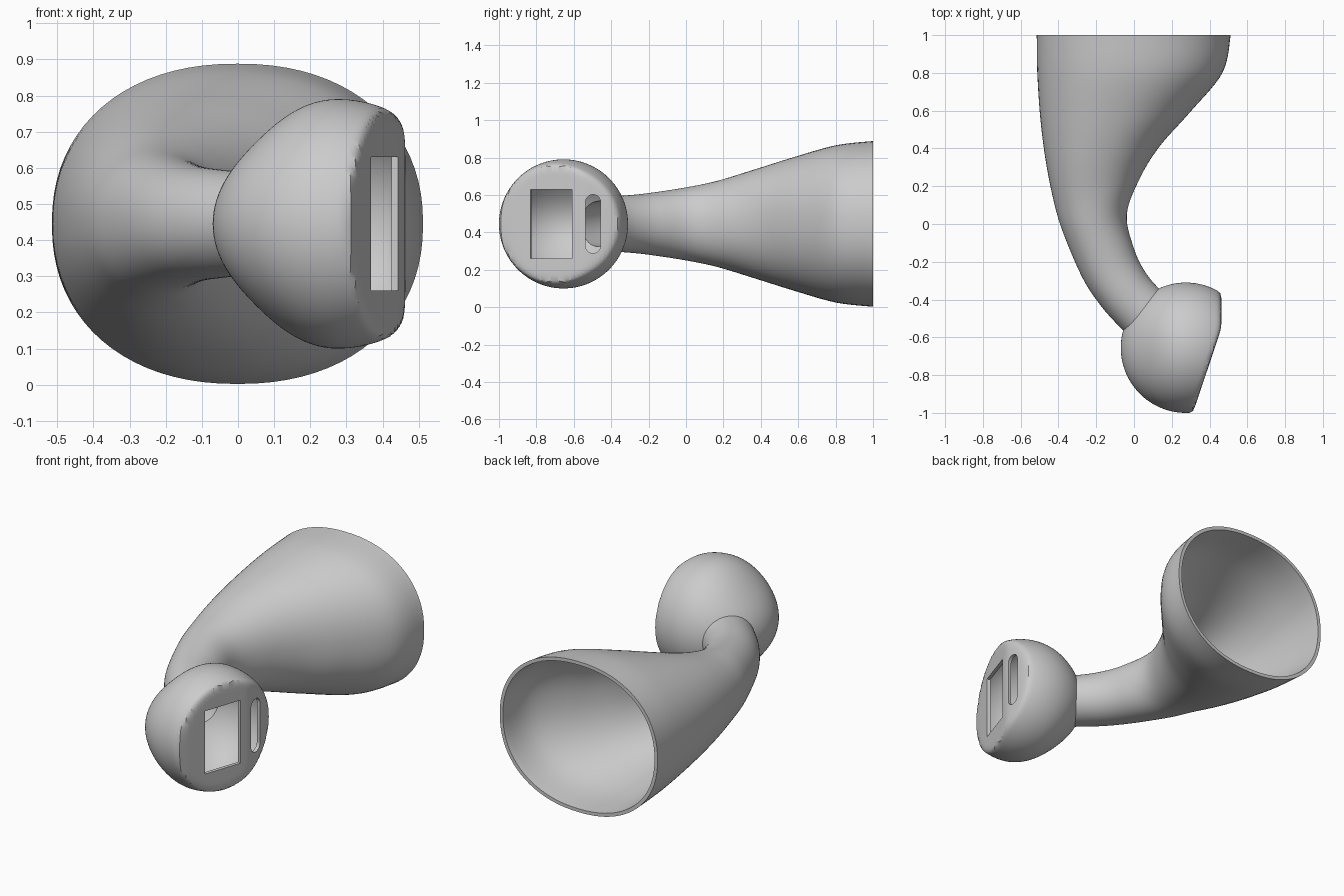
import bpy, bmesh, math
from mathutils import Vector

if "Cube" in bpy.data.objects:
    bpy.data.objects.remove(bpy.data.objects["Cube"])

ZC = 0.445      # height of the symmetry plane
WALL = 0.02

# Horn sections: left edge x, y, right edge x, y, half height (mouth to neck)
SECTIONS = [
    (-.515, 1.0, .512, 1.0, .443), (-.512, .80, .468, .80, .420),
    (-.495, .55, .295, .59, .355), (-.465, .32, .135, .41, .290),
    (-.42, .10, .03, .24, .230), (-.37, -.06, -.038, .05, .194),
    (-.27, -.29, 0.0, -.13, .163), (-.17, -.44, .06, -.255, .150),
    (-.06, -.56, .14, -.35, .142), (.05, -.66, .25, -.45, .140),
]


def make_object(name, bm):
    bmesh.ops.recalc_face_normals(bm, faces=bm.faces)
    mesh = bpy.data.meshes.new(name)
    bm.to_mesh(mesh)
    bm.free()
    obj = bpy.data.objects.new(name, mesh)
    bpy.context.collection.objects.link(obj)
    return obj


def smooth_rows(rows, steps):
    """Catmull-Rom interpolation of rows of numbers."""
    out = []
    for i in range(len(rows) - 1):
        a, b = rows[max(i - 1, 0)], rows[i]
        c, d = rows[i + 1], rows[min(i + 2, len(rows) - 1)]
        for s in range(steps):
            t = s / steps
            out.append([.5 * (2 * q + (r - p) * t + (2 * p - 5 * q + 4 * r - u) * t * t
                              + (3 * q - p - 3 * r + u) * t ** 3)
                        for p, q, r, u in zip(a, b, c, d)])
    out.append(list(rows[-1]))
    return out


def make_horn(name, inset, n=80):
    rows = smooth_rows(SECTIONS, 7)
    if inset:  # the cavity runs out past the mouth
        m = rows[0]
        rows.insert(0, [m[0], 1.03, m[2], 1.03, m[4]])
    bm = bmesh.new()
    rings = []
    for i, (lx, ly, rx, ry, h) in enumerate(rows):
        left, right = Vector((lx, ly, ZC)), Vector((rx, ry, ZC))
        mid, half = (left + right) / 2, (right - left) / 2
        half *= 1 - inset / half.length
        e = 2 / (2.2 - .2 * i / len(rows))
        ring = []
        for k in range(n):
            a = 2 * math.pi * k / n
            c, s = math.cos(a), math.sin(a)
            u = math.copysign(abs(c) ** e, c)
            v = math.copysign(abs(s) ** e, s)
            ring.append(bm.verts.new(mid + half * u + Vector((0, 0, (h - inset) * v))))
        rings.append(ring)
    for r0, r1 in zip(rings, rings[1:]):
        for k in range(n):
            j = (k + 1) % n
            bm.faces.new((r0[k], r0[j], r1[j], r1[k]))
    bm.faces.new(rings[0])
    bm.faces.new(rings[-1])
    return make_object(name, bm)


def make_bulb(name, inset):
    """Sphere softly flattened by the slanted face and the slot face."""
    centre, p = Vector((.275, -.655, ZC)), 34
    planes = [(Vector((.947, -.32, 0)), .145), (Vector((1, 0, 0)), .188)]
    bm = bmesh.new()
    bmesh.ops.create_uvsphere(bm, u_segments=112, v_segments=64, radius=1)
    for v in bm.verts:
        d = v.co.normalized()
        radius = .345 - inset
        if d.x < 0:
            radius *= 1 - .3 * (d.x * d.z) ** 2
        total = radius ** -p
        for normal, dist in planes:
            total += (max(d.dot(normal), 0) / (dist - inset)) ** p
        v.co = centre + d * total ** (-1 / p)
    return make_object(name, bm)


def boolean(target, other, operation):
    mod = target.modifiers.new(operation, 'BOOLEAN')
    mod.operation, mod.solver, mod.object = operation, 'EXACT', other
    bpy.context.view_layer.objects.active = target
    bpy.ops.object.modifier_apply(modifier=mod.name)
    bpy.data.objects.remove(other, do_unlink=True)


# Outer body and hollow interior
body = make_horn("horn_body", 0)
boolean(body, make_bulb("bulb", 0), 'UNION')
cavity = make_horn("cavity", WALL)
boolean(cavity, make_bulb("bulb_cavity", WALL), 'UNION')
boolean(body, cavity, 'DIFFERENCE')

# Rectangular window in the slanted face
bm = bmesh.new()
bmesh.ops.create_cube(bm, size=1)
window = make_object("window_cutter", bm)
window.location = (.4025, -.72, ZC)
window.scale = (.14, .233, .37)
window.rotation_euler = (0, 0, math.atan2(-.32, .947))
window.hide_render = True
boolean(body, window, 'DIFFERENCE')

# Rounded slot beside it
bm = bmesh.new()
outline = []
for k in range(32):
    a = math.pi * (k + .5) / 16
    outline.append(bm.verts.new((.39, -.497 + .04 * math.cos(a),
                                 ZC + math.copysign(.117, math.sin(a)) + .04 * math.sin(a))))
face = bm.faces.new(outline)
res = bmesh.ops.extrude_face_region(bm, geom=[face])
for v in res["geom"]:
    if isinstance(v, bmesh.types.BMVert):
        v.co.x += .2
slot = make_object("slot_cutter", bm)
slot.hide_render = True
boolean(body, slot, 'DIFFERENCE')

# Smooth shading with crisp rims
bpy.ops.object.select_all(action='DESELECT')
body.select_set(True)
bpy.context.view_layer.objects.active = body
bpy.ops.object.shade_smooth_by_angle(angle=math.radians(35))
